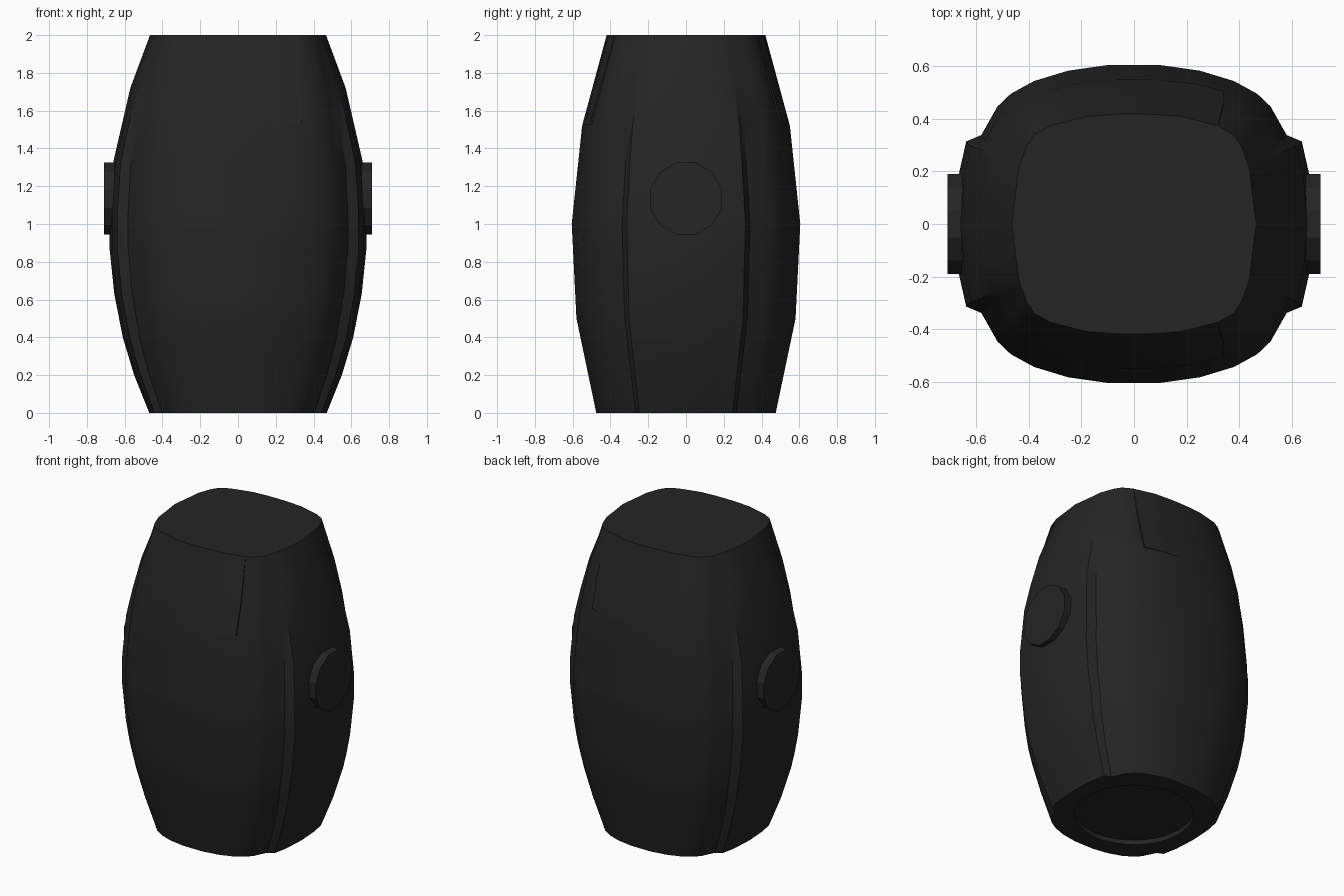
import bpy, bmesh, math
from mathutils import Matrix

cube = bpy.data.objects.get("Cube")
if cube:
    bpy.data.objects.remove(cube, do_unlink=True)

black = bpy.data.materials.new("charcoal black")
black.use_nodes = True
colour = (0.018, 0.018, 0.018, 1)
black.diffuse_color = colour
black.node_tree.nodes["Principled BSDF"].inputs["Base Color"].default_value = colour

# Half width and half depth by height
WIDTH = [(0, .47), (.2, .55), (.4, .61), (.63, .655), (.87, .68), (1.05, .68),
         (1.33, .66), (1.72, .57), (2, .466)]
DEPTH = [(0, .475), (.5, .58), (1, .605), (1.52, .55), (2, .42)]
# Quarter outlines from the side to the front: grooved middle, plain top
MIDDLE = [(1, 0), (.98, .32), (.94, .52), (.855, .56), (.765, .74), (.69, .82),
          (.56, .9), (.37, .965), (.15, 1), (0, 1)]
TOP = [(1, 0), (.97, .25), (.944, .5), (.925, .56), (.88, .7), (.815, .81),
       (.687, .89), (.386, .976), (.15, .995), (0, 1)]


def lerp_table(table, t):
    for (a, u), (b, v) in zip(table, table[1:]):
        if t <= b:
            return u + (v - u) * (t - a) / (b - a)
    return table[-1][1]


def quarter(z):
    w, d = lerp_table(WIDTH, z), lerp_table(DEPTH, z)
    k = max(0, (z - 1.2) / .8) ** 1.5
    return [(w * (mx + (tx - mx) * k), d * (my + (ty - my) * k))
            for (mx, my), (tx, ty) in zip(MIDDLE, TOP)]


def outline(z):
    q = quarter(z)
    half = q + [(-x, y) for x, y in q[-2::-1]]
    return half + [(x, -y) for x, y in half[-2:0:-1]]


def finish(name, bm):
    bmesh.ops.recalc_face_normals(bm, faces=bm.faces)
    mesh = bpy.data.meshes.new(name)
    bm.to_mesh(mesh)
    bm.free()
    mesh.materials.append(black)
    obj = bpy.data.objects.new(name, mesh)
    bpy.context.collection.objects.link(obj)
    bpy.ops.object.select_all(action='DESELECT')
    obj.select_set(True)
    bpy.context.view_layer.objects.active = obj
    bpy.ops.object.shade_smooth_by_angle(angle=math.radians(28))
    return obj


# Barrel body with raised side panels and a shallow round recess underneath
bm = bmesh.new()
base = outline(0)
circle = [(.36 * x / math.hypot(x, y), .36 * y / math.hypot(x, y)) for x, y in base]
loops = [(circle, .03), (circle, 0)]
levels = sorted({z for z, _ in WIDTH + DEPTH})
loops += [(outline(z), z) for z in levels]
rings = [[bm.verts.new((x, y, z)) for x, y in pts] for pts, z in loops]
for low, high in zip(rings, rings[1:]):
    for i in range(len(low)):
        j = (i + 1) % len(low)
        bm.faces.new((low[i], low[j], high[j], high[i]))
bm.faces.new(rings[0])
bm.faces.new(rings[-1])
finish("body_shell", bm)

# Round button on each side
for side, name in ((1, "left_button"), (-1, "right_button")):
    bm = bmesh.new()
    place = Matrix.Translation((side * .67, 0, 1.135)) @ Matrix.Rotation(math.pi / 2, 4, 'Y')
    bmesh.ops.create_cone(bm, cap_ends=True, segments=12, radius1=.197, radius2=.197,
                          depth=.08, matrix=place @ Matrix.Rotation(math.radians(15), 4, 'Z'))
    finish(name, bm)


# Thin wedge flap at the upper front and back, lifting toward its outer edge
def surface_depth(x, z):
    return lerp_table(sorted(quarter(z)), x)


for side, name in ((-1, "front_flap"), (1, "back_flap")):
    bm = bmesh.new()
    grid = []
    for z in (1.525, 1.72, 1.99):
        edge = .34 if z < 1.9 else .32
        row = []
        for i in range(7):
            x = .08 + (edge - .08) * i / 6
            y = surface_depth(x, z)
            lift = .008 * i / 6 * (1 if z < 1.9 else .3)
            row.append([bm.verts.new((x, side * (y + o), z)) for o in (-.006, lift)])
        grid.append(row)
    for r in range(2):
        for i in range(6):
            a, b, c, d = grid[r][i], grid[r][i + 1], grid[r + 1][i + 1], grid[r + 1][i]
            bm.faces.new((a[1], b[1], c[1], d[1]))
            if r == 0:
                bm.faces.new((a[0], b[0], b[1], a[1]))
        a, d = grid[r][6], grid[r + 1][6]
        bm.faces.new((a[0], d[0], d[1], a[1]))
    finish(name, bm)
